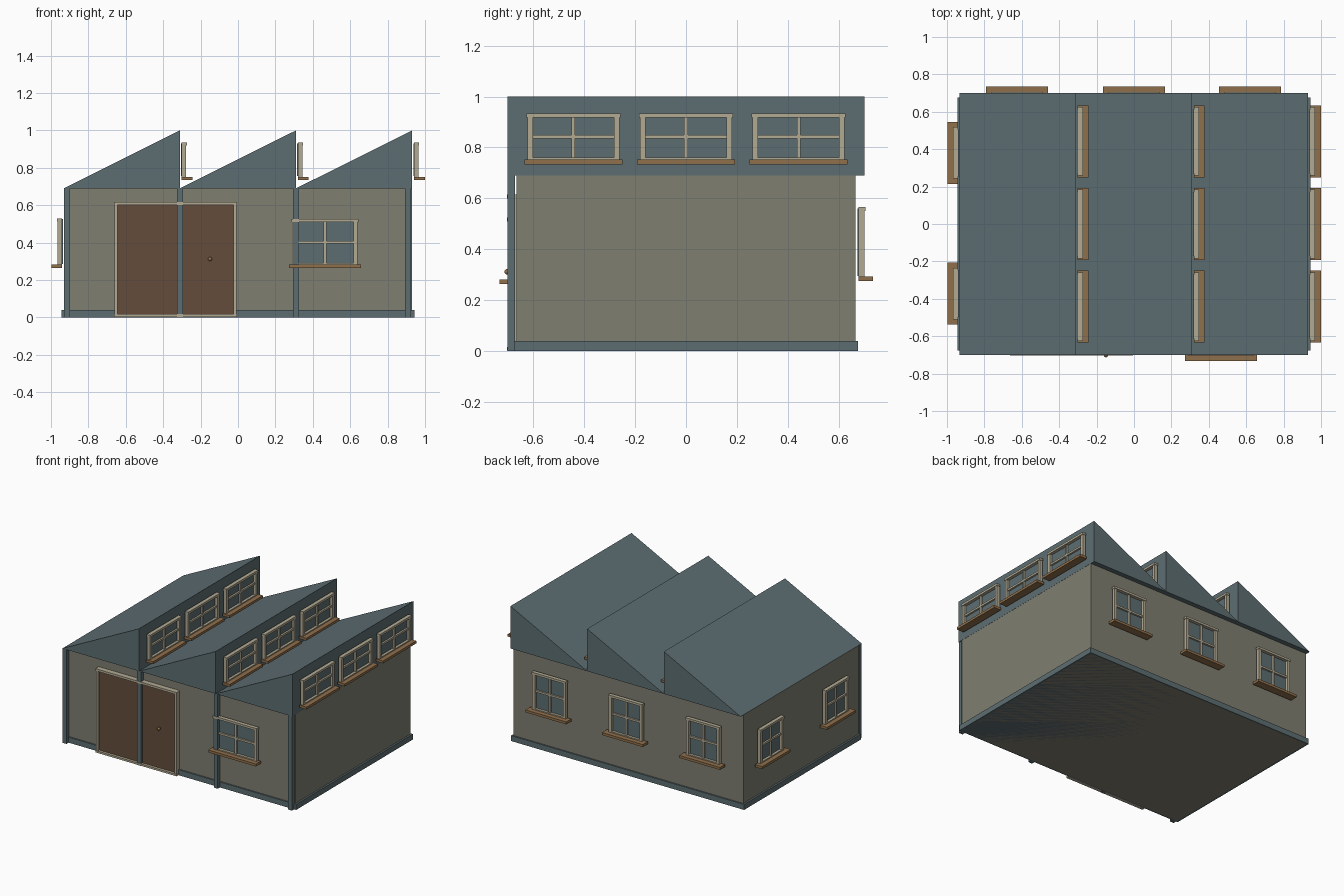
import bpy, bmesh, math
from mathutils import Matrix, Vector

if "Cube" in bpy.data.objects:
    bpy.data.objects.remove(bpy.data.objects["Cube"])

def material(name, rgb):
    m = bpy.data.materials.new(name)
    m.diffuse_color = (*rgb, 1)
    m.use_nodes = True
    m.node_tree.nodes["Principled BSDF"].inputs["Base Color"].default_value = m.diffuse_color
    return m

SLATE = material("slate_blue", (0.110, 0.155, 0.167))
WALL = material("olive_wall", (0.214, 0.210, 0.165))
TRIM = material("cream_trim", (0.445, 0.400, 0.290))
WOOD = material("sill_wood", (0.280, 0.160, 0.072))
DOOR = material("door_brown", (0.130, 0.073, 0.044))

def finish(name, bm, mats):
    bmesh.ops.recalc_face_normals(bm, faces=bm.faces)
    me = bpy.data.meshes.new(name)
    bm.to_mesh(me)
    bm.free()
    for m in mats:
        me.materials.append(m)
    ob = bpy.data.objects.new(name, me)
    bpy.context.collection.objects.link(ob)
    return ob

def add_box(bm, x, y, z, mat=0):
    """Box from (min, max) pairs, with one material slot."""
    c = Vector([(a + b) / 2 for a, b in (x, y, z)])
    s = [abs(b - a) for a, b in (x, y, z)]
    r = bmesh.ops.create_cube(bm, size=1, matrix=Matrix.Translation(c) @ Matrix.Diagonal((*s, 1)))
    for f in {f for v in r["verts"] for f in v.link_faces}:
        f.material_index = mat

def box(name, x, y, z, mat):
    bm = bmesh.new()
    add_box(bm, x, y, z)
    return finish(name, bm, [mat])

def window(name, loc, turn, w, h, sill_w):
    """Four-pane window with a sill; loc is the bottom centre on the wall."""
    bm = bmesh.new()
    a, st, bar = w / 2, 0.022, 0.007
    add_box(bm, (-a + .01, a - .01), (-.015, -.006), (.005, h - .005), 0)      # glass
    for s in (-1, 1):
        add_box(bm, (s * a, s * (a - st)), (-.034, -.010), (0.001, h - .001), 1)  # stiles
    add_box(bm, (-a - .003, a + .003), (-.038, -.010), (h - .016, h), 1)       # top rail
    add_box(bm, (-a + st, a - st), (-.034, -.010), (0, .010), 1)               # bottom rail
    add_box(bm, (-bar, bar), (-.028, -.012), (.01, h - .016), 1)               # glazing bars
    for s in (-1, 1):
        add_box(bm, (s * bar, s * (a - st)), (-.028, -.012), (h / 2 - bar, h / 2 + bar), 1)
    add_box(bm, (-sill_w / 2, sill_w / 2), (-.068, -.010), (-.016, .002), 2)   # sill
    ob = finish(name, bm, [SLATE, TRIM, WOOD])
    ob.location = loc
    ob.rotation_euler.z = math.radians(turn)

# Walls and plinth
box("walls", (-.93, .93), (-.665, .665), (0, .69), WALL)
box("plinth", (-.943, .943), (-.675, .675), (0, .04), SLATE)

# Sawtooth roof: three wedges with upright faces to the right
for i in range(3):
    x0, x1 = -.932 + i * .621, -.932 + (i + 1) * .621
    bm = bmesh.new()
    vs = [[bm.verts.new((x, y, z)) for x, z in ((x0, .69), (x1, .69), (x1, 1.0))]
          for y in (-.70, .70)]
    bm.faces.new(vs[0])
    bm.faces.new(vs[1])
    for k in range(3):
        n = (k + 1) % 3
        bm.faces.new((vs[0][k], vs[0][n], vs[1][n], vs[1][k]))
    finish(f"roof_wedge_{i + 1}", bm, [SLATE])
    # Clerestory windows
    for j in range(3):
        window(f"roof_window_{i + 1}_{j + 1}", (x1, (j - 1) * .442, .75), 90, .362, .184, .385)

# Front posts
for i, x in enumerate((-.914, -.311, .310, .910)):
    box(f"front_post_{i + 1}", (x - .016, x + .016), (-.70, -.672), (0, .69), SLATE)

# Sliding doors with frame and knob
box("doors", (-.648, -.018), (-.684, -.660), (.01, .605), DOOR)
bm = bmesh.new()
for x in ((-.66, -.643), (-.025, -.008)):
    add_box(bm, x, (-.698, -.664), (.001, .614))
for z in ((.003, .017), (.600, .616)):
    add_box(bm, (-.662, -.006), (-.703, -.664), z)
finish("door_frame", bm, [TRIM])
bm = bmesh.new()
bmesh.ops.create_uvsphere(bm, u_segments=16, v_segments=10, radius=.011,
                          matrix=Matrix.Translation((-.15, -.702, .312)))
for f in bm.faces:
    f.smooth = True
add_box(bm, (-.154, -.146), (-.70, -.68), (.308, .316))
finish("door_knob", bm, [WOOD])

# Wall windows
window("front_window", (.465, -.665, .28), 0, .350, .245, .385)
for i, y in enumerate((-.372, .380)):
    window(f"left_window_{i + 1}", (-.93, y, .28), -90, .27, .25, .33)
for i, x in enumerate((-.625, 0, .620)):
    window(f"back_window_{i + 1}", (x, .667, .291), 180, .27, .275, .33)
